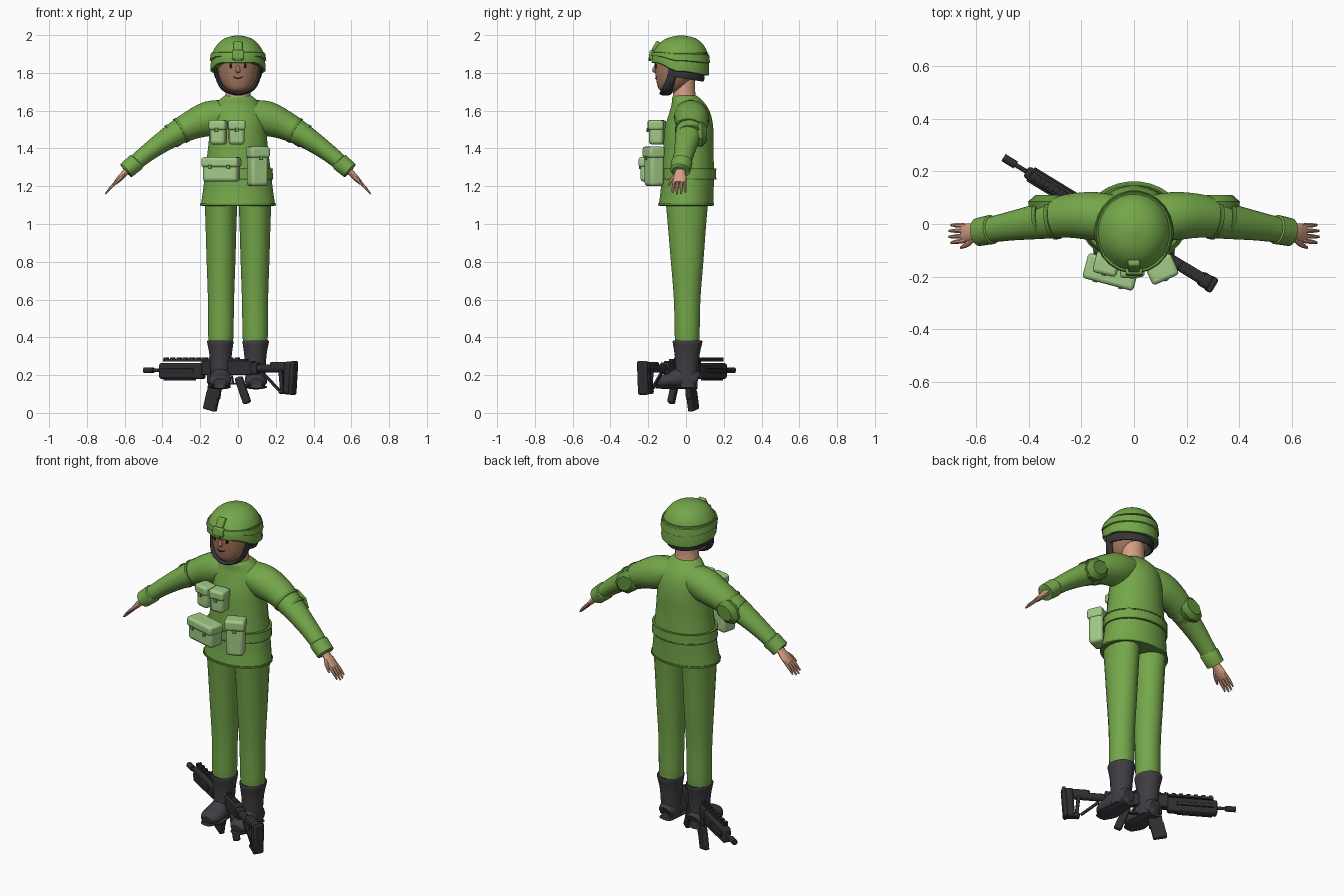
import bpy, bmesh, math
from mathutils import Vector, Matrix

X, Y, Z = Vector((1, 0, 0)), Vector((0, 1, 0)), Vector((0, 0, 1))


def material(name, r, g, b):
    m = bpy.data.materials.new(name)
    m.diffuse_color = (r, g, b, 1)
    return m


GREEN = material("uniform green", 0.175, 0.385, 0.068)
DARK_GREEN = material("trim green", 0.115, 0.28, 0.045)
LIGHT = material("pouch light green", 0.36, 0.59, 0.24)
SKIN = material("skin", 0.66, 0.35, 0.23)
FACE = material("face brown", 0.38, 0.19, 0.115)
BOOT = material("boot charcoal", 0.05, 0.047, 0.055)
STRAP = material("strap black", 0.035, 0.035, 0.04)
GUN = material("gunmetal", 0.028, 0.028, 0.032)
BLACK = material("eye black", 0.006, 0.005, 0.005)


def finish(name, bm, mat):
    bmesh.ops.recalc_face_normals(bm, faces=bm.faces)
    me = bpy.data.meshes.new(name)
    bm.to_mesh(me)
    bm.free()
    me.materials.append(mat)
    ob = bpy.data.objects.new(name, me)
    bpy.context.collection.objects.link(ob)
    return ob


def mirror(ob):
    ob.modifiers.new("mirror", 'MIRROR').use_axis[0] = True
    return ob


def smooth_path(pts, steps):
    """Catmull-Rom through tuples of any length."""
    if steps == 1:
        return pts
    out, last = [], len(pts) - 1
    for i in range(last):
        a, b, c, d = pts[max(i - 1, 0)], pts[i], pts[i + 1], pts[min(i + 2, last)]
        for k in range(steps):
            t = k / steps
            out.append(tuple(0.5 * (2 * q + (r - p) * t + (2 * p - 5 * q + 4 * r - s) * t * t
                                    + (3 * q - p - 3 * r + s) * t ** 3)
                             for p, q, r, s in zip(a, b, c, d)))
    return out + [pts[-1]]


def loft(name, pts, mat, n=20, steps=3, ref=Y, straight=None):
    """Elliptical rings (x, y, z, radius a, radius b) skinned along a path."""
    pts = smooth_path(pts, steps)
    bm, rings = bmesh.new(), []
    for i, p in enumerate(pts):
        t = Vector(pts[min(i + 1, len(pts) - 1)][:3]) - Vector(pts[max(i - 1, 0)][:3])
        t = straight or t.normalized()
        s = ref.cross(t).normalized()
        b = t.cross(s)
        rings.append([bm.verts.new(Vector(p[:3]) + s * (p[3] * math.cos(a)) + b * (p[4] * math.sin(a)))
                      for a in (math.tau * (k + 0.5) / n for k in range(n))])
    for r0, r1 in zip(rings, rings[1:]):
        for k in range(n):
            j = (k + 1) % n
            bm.faces.new((r0[k], r0[j], r1[j], r1[k]))
    bm.faces.new(rings[0])
    bm.faces.new(rings[-1])
    return finish(name, bm, mat)


def box(name, loc, size, mat, bevel=0.0, rot=(0, 0, 0), frame=Matrix(), segs=2):
    """Bevelled box; rot in degrees as x, y, z."""
    bm = bmesh.new()
    bmesh.ops.create_cube(bm, size=1)
    bmesh.ops.scale(bm, vec=size, verts=bm.verts)
    ob = finish(name, bm, mat)
    r = Matrix.Rotation(math.radians(rot[2]), 4, 'Z') @ Matrix.Rotation(math.radians(rot[1]), 4, 'Y') \
        @ Matrix.Rotation(math.radians(rot[0]), 4, 'X')
    ob.matrix_world = frame @ Matrix.Translation(loc) @ r
    if bevel:
        m = ob.modifiers.new("bevel", 'BEVEL')
        m.width, m.segments = bevel, segs
    return ob


# Jacket, hem and belt
loft("jacket", [(0, 0, 1.10, .198, .145), (0, .006, 1.18, .186, .141), (0, .01, 1.27, .176, .14),
                (0, .012, 1.38, .162, .134), (0, .016, 1.50, .15, .13), (0, .02, 1.58, .142, .112),
                (0, .015, 1.63, .122, .092), (0, 0, 1.665, .09, .075), (0, -.005, 1.68, .07, .06)],
     GREEN, n=28, straight=Z)
loft("hem", [(0, 0, 1.096, .19, .138), (0, 0, 1.098, .202, .149), (0, 0, 1.108, .202, .149)],
     DARK_GREEN, n=28, steps=1)
loft("belt", [(0, .01, 1.238, .182, .146), (0, .01, 1.242, .187, .15), (0, .01, 1.288, .184, .15),
              (0, .01, 1.292, .174, .142)], GREEN, n=28, steps=1)
for z in (1.236, 1.288):
    loft("belt_edge", [(0, .01, z, .187, .152), (0, .01, z + .007, .187, .152)], DARK_GREEN, n=28, steps=1)

# Sleeves with bands, cuffs and elbow pads
mirror(loft("sleeve", [(.05, .02, 1.59, .07, .085), (.15, .03, 1.56, .092, .092), (.25, .03, 1.522, .077, .083),
                       (.36, .01, 1.46, .06, .068), (.48, -.01, 1.376, .047, .054),
                       (.585, -.03, 1.288, .04, .046)], GREEN))
mirror(loft("cuff", [(.535, -.02, 1.332, .044, .05), (.54, -.021, 1.327, .049, .056),
                     (.592, -.031, 1.283, .046, .053), (.594, -.031, 1.281, .036, .042)], GREEN, steps=1))
for x, z, ra, rb in ((.30, 1.496, .073, .079), (.35, 1.467, .066, .073)):
    mirror(loft("arm_band", [(x - .007, .021, z + .004, ra, rb), (x + .007, .019, z - .004, ra, rb)],
                DARK_GREEN, steps=1))
mirror(loft("elbow_pad", [(.325, .04, 1.475, .075, .058), (.325, .085, 1.475, .082, .064),
                          (.325, .11, 1.475, .052, .04)], DARK_GREEN, n=8, steps=1, ref=Vector((.55, 0, .83))))

# Hands
mirror(loft("palm", [(.575, -.03, 1.297, .022, .026), (.60, -.031, 1.27, .017, .028),
                     (.625, -.033, 1.243, .016, .036), (.65, -.035, 1.217, .011, .035)], SKIN, n=14))
for i, (reach, y0, y1) in enumerate(((.043, -.006, -.004), (.051, -.025, -.026), (.052, -.044, -.049),
                                     (.044, -.063, -.071))):
    mirror(loft("finger", [(.635, y0, 1.232, .009, .009), (.67, (y0 + y1) / 2, 1.197, .0085, .009),
                           (.65 + reach, y1, 1.217 - reach * 1.12, .004, .005)], SKIN, n=8))
mirror(loft("thumb", [(.605, -.045, 1.262, .012, .013), (.63, -.075, 1.235, .01, .011),
                      (.657, -.09, 1.205, .004, .005)], SKIN, n=8))

# Trousers
mirror(loft("trouser_leg", [(.09, .005, 1.13, .088, .115), (.09, .005, 1.0, .083, .103),
                            (.09, .006, .8, .077, .087), (.09, .006, .6, .07, .071),
                            (.091, .006, .42, .068, .067), (.091, .006, .36, .064, .063)], GREEN, straight=Z))

# Boots
mirror(loft("boot_shaft", [(.094, .008, .378, .062, .07), (.094, .008, .377, .071, .08), (.092, .006, .31, .06, .067),
                           (.092, .004, .22, .055, .06), (.092, .004, .14, .052, .058)], BOOT, straight=Z))
mirror(loft("boot_foot", [(.092, .064, .175, .035, .035), (.092, .045, .18, .048, .048), (.093, -.03, .185, .054, .054),
                          (.095, -.08, .173, .06, .041), (.096, -.125, .166, .056, .034),
                          (.096, -.155, .16, .034, .022)], BOOT, ref=Z))
mirror(loft("boot_sole", [(.092, .06, .137, .04, .012), (.093, -.03, .137, .05, .012), (.096, -.10, .137, .059, .012),
                          (.096, -.16, .14, .034, .01)], BOOT, ref=Z, n=12))

# Neck, head and face details
loft("neck", [(0, -.005, 1.63, .08, .07), (0, -.01, 1.69, .066, .06), (0, -.01, 1.80, .064, .06)], SKIN, straight=Z)
loft("head", [(0, -.08, 1.695, .03, .035), (0, -.075, 1.715, .066, .07), (0, -.062, 1.76, .095, .096),
              (0, -.045, 1.82, .11, .12), (0, -.035, 1.88, .115, .13), (0, -.03, 1.93, .09, .10)],
     FACE, n=24, straight=Z)
loft("nose", [(0, -.155, 1.848, .006, .006), (0, -.165, 1.825, .011, .011), (0, -.166, 1.808, .013, .012),
              (0, -.16, 1.80, .006, .006)], FACE, n=10, straight=Z)
mirror(loft("eye", [(.037, -.152, 1.838, .009, .014), (.037, -.1605, 1.838, .009, .014)],
            BLACK, n=12, steps=1, ref=Z))
mirror(loft("eyebrow", [(.022, -.164, 1.861, .003, .003), (.038, -.16, 1.865, .003, .003),
                        (.055, -.151, 1.859, .003, .003)], BLACK, n=6))
loft("mouth", [(-.024, -.156, 1.778, .003, .003), (0, -.161, 1.77, .003, .003), (.024, -.156, 1.778, .003, .003)],
     BLACK, n=6)

# Helmet: the rim rises over the brow and drops at the nape
def lift_front(ob):
    for v in ob.data.vertices:
        low = min(1, max(0, (1.92 - v.co.z) / .1))
        v.co.z += low * (.045 * min(1, max(0, (-.06 - v.co.y) / .08)) - .02 * min(1, max(0, v.co.y / .1)))


lift_front(loft("helmet", [(0, -.03, 1.812, .135, .14), (0, -.03, 1.81, .147, .153), (0, -.03, 1.865, .144, .152),
                           (0, -.03, 1.91, .135, .144), (0, -.028, 1.955, .107, .116), (0, -.025, 1.985, .066, .072),
                           (0, -.025, 1.999, .01, .01)], GREEN, n=24, straight=Z))
lift_front(loft("helmet_cover_band", [(0, -.03, 1.862, .144, .15), (0, -.03, 1.866, .151, .158),
                                      (0, -.03, 1.90, .146, .154), (0, -.03, 1.904, .135, .144)],
                GREEN, n=24, steps=1))
loft("helmet_seam", [(0, -.03, 1.902, .144, .151), (0, -.03, 1.909, .142, .149)], DARK_GREEN, n=24, steps=1)
box("helmet_mount_base", (0, -.182, 1.895), (.066, .026, .05), GREEN, .008, (-8, 0, 0))
box("helmet_mount_top", (0, -.157, 1.938), (.046, .03, .06), GREEN, .008, (-30, 0, 0))
box("helmet_mount_clip", (0, -.192, 1.872), (.04, .012, .02), DARK_GREEN, .003)

# Chin and nape straps
loft("nape_strap", [(.118 * math.cos(a), -.035 + .125 * math.sin(a), 1.80 - .02 * math.sin(a), .009, .028)
                    for a in (math.pi * (k - 1) / 12 for k in range(15))], STRAP, n=8, steps=1, ref=Z)
side = [(.117, -.065, 1.83, .009, .024), (.106, -.08, 1.765, .011, .024), (.08, -.098, 1.72, .012, .028),
        (.045, -.105, 1.70, .012, .032)]
loft("chin_strap", side + [(0, -.108, 1.691, .012, .033)] + [(-p[0],) + p[1:] for p in reversed(side)],
     STRAP, n=10)

# Pouches: body, overhanging flap and buckles; turned to follow the chest
for name, cx, cy, cz, w, d, h, yaw, buckles in (
        ("chest_pouch_left", -.103, -.148, 1.483, .083, .075, .125, -14, (0,)),
        ("chest_pouch_right", -.008, -.158, 1.483, .083, .075, .125, 3, (0,)),
        ("wide_pouch", -.087, -.178, 1.287, .19, .09, .125, -15, (-.05, .05)),
        ("tall_pouch", .103, -.168, 1.303, .1, .08, .205, 24, (0,))):
    f = Matrix.Translation((cx, cy, cz)) @ Matrix.Rotation(math.radians(yaw), 4, 'Z')
    box(name, (0, 0, 0), (w, d, h), LIGHT, .018, frame=f, segs=3)
    fh = min(h * .42, .06)
    box(name + "_flap", (0, -.004, h / 2 - fh / 2 + .004), (w + .01, d + .008, fh), LIGHT, .014, frame=f, segs=3)
    for bx in buckles:
        box(name + "_buckle", (bx, -d / 2 - .008, h / 2 - fh + .004), (.018, .008, .022), GREEN, .002, frame=f)

# Rifle lying diagonally by the feet, built along its own length
R = Matrix.Translation((0, -.05, 0)) @ Matrix.Rotation(math.radians(-31.4), 4, 'Z')


def gun(name, u, z, length, thick, height, tilt=0, bevel=.006):
    return box("rifle_" + name, (u, 0, z), (length, thick, height), GUN, bevel, (0, tilt, 0), R)


def rod(name, u0, u1, z, r):
    ob = loft("rifle_" + name, [(u0, 0, z, r, r), (u1, 0, z, r, r)], GUN, n=12, steps=1)
    ob.matrix_world = R


rod("barrel", -.56, -.2, .226, .009)
rod("muzzle", -.58, -.525, .226, .016)
gun("handguard", -.345, .222, .27, .048, .085, bevel=.012)
gun("top_rail", -.2, .279, .52, .024, .014, bevel=.002)
for i in range(12):
    gun("rail_tooth", -.445 + i * .04, .288, .02, .026, .008, bevel=0)
for s in (-1, 1):
    box("rifle_side_rail", (-.36, s * .026, .224), (.2, .01, .022), GUN, .003, frame=R)
gun("bottom_rail", -.36, .178, .19, .022, .014, bevel=.002)
gun("receiver", -.06, .238, .31, .045, .075)
gun("magazine_well", -.14, .19, .085, .042, .07)
gun("magazine_upper", -.146, .125, .075, .03, .10, 8)
gun("magazine_lower", -.164, .06, .075, .03, .095, 14)
gun("grip", .03, .12, .042, .034, .15, -22, .01)
gun("guard_bottom", -.04, .155, .09, .012, .008, bevel=0)
gun("guard_front", -.085, .175, .008, .012, .045, bevel=0)
gun("trigger", -.035, .178, .008, .01, .04, -10, 0)
rod("stock_tube", .08, .3, .236, .022)
gun("stock_collar", .11, .236, .035, .052, .06)
gun("stock_cheek", .265, .248, .12, .044, .045, bevel=.012)
gun("stock_butt", .318, .185, .05, .056, .175, 4, .016)
gun("stock_back_strip", .343, .185, .022, .062, .18, 4, .01)
gun("stock_front_bar", .272, .175, .018, .036, .11, -6)
gun("stock_foot", .295, .113, .07, .044, .026, bevel=.01)
gun("stock_strut", .205, .165, .13, .014, .014, 42, .002)

# Smooth shading with sharp edges kept
for ob in bpy.data.objects:
    ob.select_set(True)
bpy.context.view_layer.objects.active = bpy.data.objects["jacket"]
bpy.ops.object.shade_smooth_by_angle(angle=math.radians(38))
